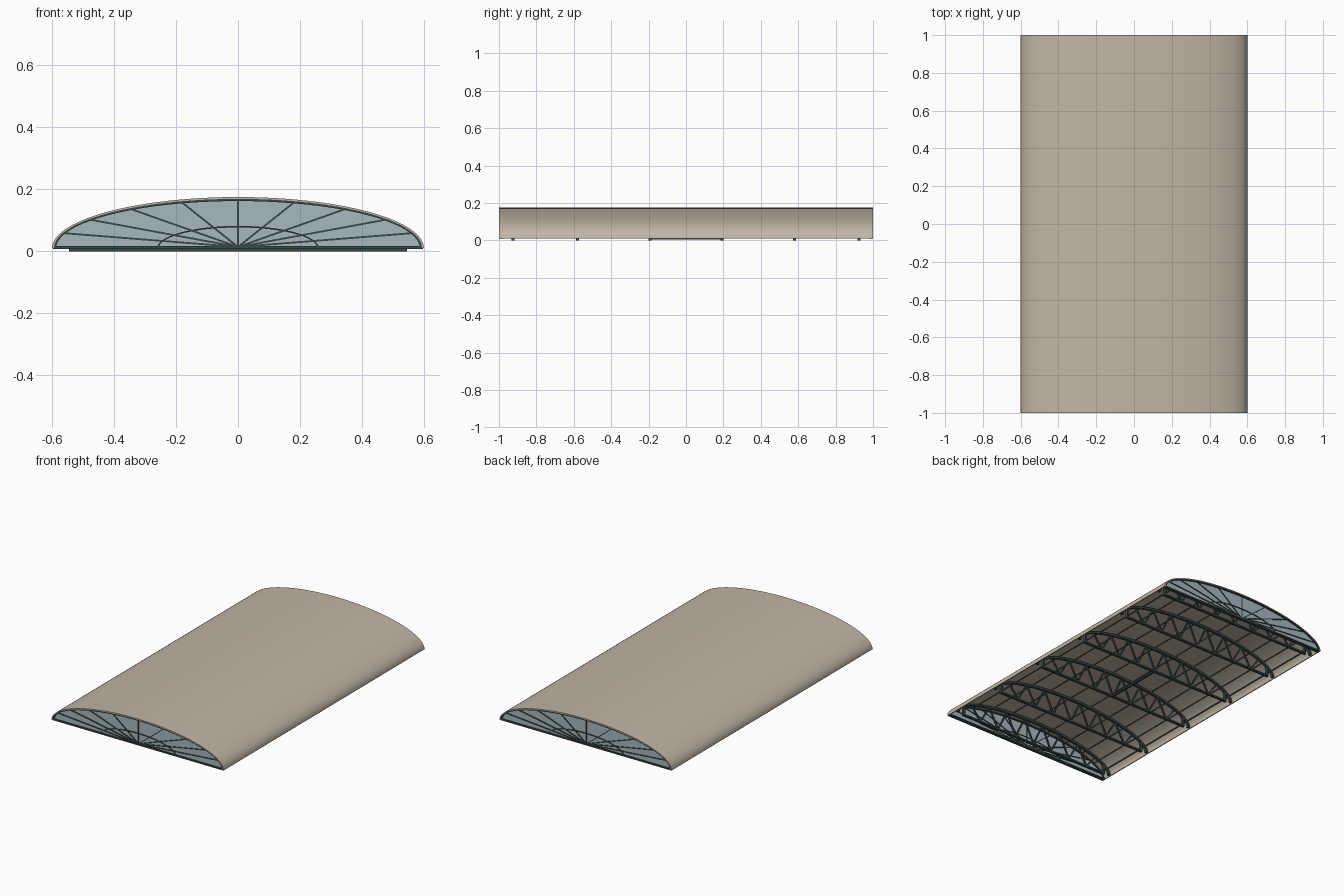
import bpy, bmesh, math
from mathutils import Vector, Matrix

cube = bpy.data.objects.get("Cube")
if cube:
    bpy.data.objects.remove(cube)

BASE = 0.01          # springing height of the vault
HALF, RISE = 0.6, 0.165
SEGS = 40


def material(name, colour):
    m = bpy.data.materials.new(name)
    m.use_nodes = True
    m.diffuse_color = (*colour, 1)
    m.node_tree.nodes["Principled BSDF"].inputs["Base Color"].default_value = (*colour, 1)
    return m


TAN = material("tan roofing", (0.54, 0.47, 0.38))
STEEL = material("dark green steel", (0.04, 0.068, 0.062))
GLASS = material("pale blue glass", (0.38, 0.48, 0.52))


def arch(inset, y=0.0, scale=1.0, count=SEGS):
    """Points along the half ellipse, moved inwards by inset."""
    a, b = HALF * scale - inset, RISE * scale - inset
    return [Vector((a * math.cos(math.pi * i / count), y,
                    BASE + b * math.sin(math.pi * i / count))) for i in range(count + 1)]


def finish(bm, name, mat):
    bmesh.ops.recalc_face_normals(bm, faces=bm.faces)
    mesh = bpy.data.meshes.new(name)
    bm.to_mesh(mesh)
    bm.free()
    mesh.materials.append(mat)
    ob = bpy.data.objects.new(name, mesh)
    bpy.context.collection.objects.link(ob)
    return ob


def prism(bm, outline, y0, y1):
    """Closed outline in the xz plane, extruded along y."""
    face = bm.faces.new([bm.verts.new((p.x, y0, p.z)) for p in outline])
    out = bmesh.ops.extrude_face_region(bm, geom=[face])
    verts = [v for v in out["geom"] if isinstance(v, bmesh.types.BMVert)]
    bmesh.ops.translate(bm, verts=verts, vec=(0, y1 - y0, 0))


def band(bm, outer, inner, y0, y1):
    """Curved strip between two arches, extruded along y."""
    rows = [[bm.verts.new((p.x, y, p.z)) for p in pts]
            for y, pts in ((y0, outer), (y0, inner), (y1, inner), (y1, outer))]
    for i in range(len(outer) - 1):
        for r in range(4):
            s = (r + 1) % 4
            bm.faces.new((rows[r][i], rows[r][i + 1], rows[s][i + 1], rows[s][i]))
    for end in (0, -1):
        bm.faces.new([row[end] for row in rows])


def bar(bm, a, b, width, depth):
    """Straight bar from a to b; depth runs along y unless the bar does."""
    a, b = Vector(a), Vector(b)
    d = (b - a).normalized()
    side = Vector((1, 0, 0)) if abs(d.y) > 0.9 else Vector((0, 1, 0))
    up = d.cross(side).normalized()
    rot = Matrix((d, side, up)).transposed().to_4x4()
    size = Matrix.Diagonal(((b - a).length, depth, width, 1))
    bmesh.ops.create_cube(bm, size=1, matrix=Matrix.Translation((a + b) / 2) @ rot @ size)


# Vaulted roof shell
bm = bmesh.new()
band(bm, arch(0), arch(0.006), -1, 1)
roof = finish(bm, "roof_shell", TAN)
bpy.context.view_layer.objects.active = roof
roof.select_set(True)
bpy.ops.object.shade_smooth_by_angle(angle=math.radians(25))
roof.select_set(False)

# Glazed end walls with fan-shaped bars
for side, label in ((-1, "front"), (1, "back")):
    bm = bmesh.new()
    prism(bm, arch(0.006), side * 0.986, side * 0.99)
    finish(bm, label + "_fan_glass", GLASS)

    bm = bmesh.new()
    band(bm, arch(0.005), arch(0.013), side * 0.978, side * 0.998)
    bar(bm, (-0.597, side * 0.988, BASE + 0.002), (0.597, side * 0.988, BASE + 0.002), 0.009, 0.02)
    band(bm, arch(0, scale=0.435), arch(0.005, scale=0.435), side * 0.982, side * 0.995)
    hub = (0, side * 0.988, BASE + 0.004)
    for p in arch(0.008, side * 0.988, count=10)[1:-1]:
        bar(bm, hub, p, 0.006, 0.012)
    finish(bm, label + "_fan_frame", STEEL)

# Bowstring trusses: curved top chord, straight tie and zigzag webs
PANELS = 8
REACH = 0.545
for n, y in enumerate((-0.925, -0.58, -0.193, 0.193, 0.58, 0.925), 1):
    bm = bmesh.new()
    band(bm, arch(0.012), arch(0.026), y - 0.008, y + 0.008)
    bar(bm, (-REACH, y, 0.005), (REACH, y, 0.005), 0.01, 0.016)
    for s in (-1, 1):
        bar(bm, (s * 0.538, y, 0.005), (s * 0.538, y, 0.07), 0.012, 0.016)
    nodes = []
    for i in range(2 * PANELS + 1):
        x = REACH * (i / PANELS - 1)
        top = BASE + (RISE - 0.02) * math.sqrt(1 - (x / (HALF - 0.02)) ** 2)
        nodes.append((x, y, top if i % 2 else 0.006))
    for a, b in zip(nodes[1:], nodes[2:-1]):
        bar(bm, a, b, 0.008, 0.01)
    finish(bm, f"truss_{n}", STEEL)

# Slim purlins under the shell
bm = bmesh.new()
for p in arch(0.008, count=12)[1:-1]:
    bar(bm, (p.x, -0.975, p.z), (p.x, 0.975, p.z), 0.005, 0.005)
finish(bm, "purlins", STEEL)

# Central tie between the two middle trusses
bm = bmesh.new()
bar(bm, (0, -0.193, 0.008), (0, 0.193, 0.008), 0.008, 0.012)
finish(bm, "centre_tie", STEEL)
